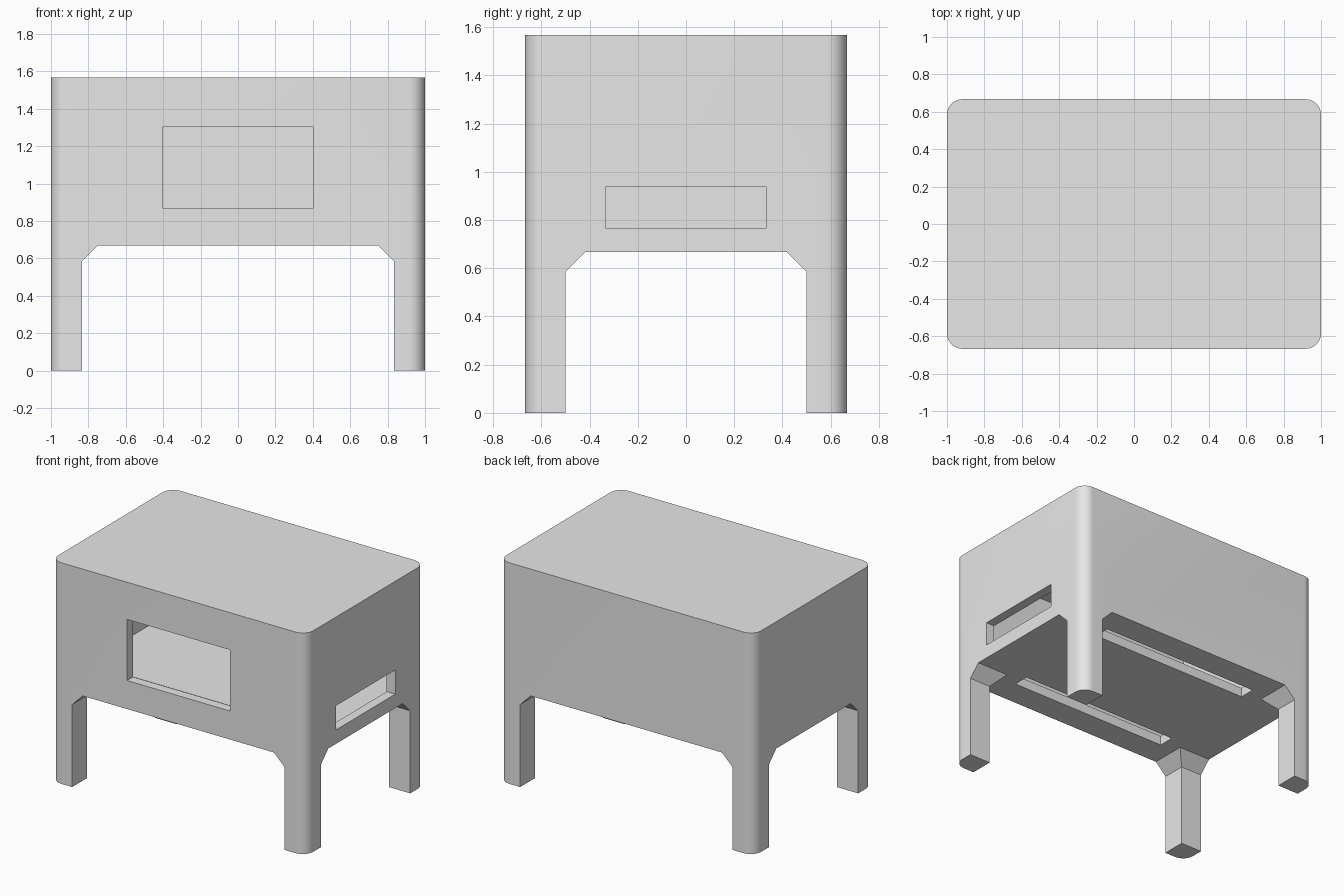
import bpy
import bmesh
import math

if "Cube" in bpy.data.objects:
    bpy.data.objects.remove(bpy.data.objects["Cube"], do_unlink=True)

# Main dimensions
HX, HY, HEIGHT = 1.0, 0.667, 1.567
WALL, LEG, CHAMFER, UNDERSIDE, RADIUS = 0.067, 0.167, 0.083, 0.668, 0.083

grey = bpy.data.materials.new("light_grey")
grey.use_nodes = True
grey.diffuse_color = (0.8, 0.8, 0.8, 1)
grey.node_tree.nodes["Principled BSDF"].inputs["Base Color"].default_value = (0.8, 0.8, 0.8, 1)


def prism(name, points, offset):
    """Extrude a flat outline of 3D points along an offset."""
    bm = bmesh.new()
    face = bm.faces.new([bm.verts.new(p) for p in points])
    moved = bmesh.ops.extrude_face_region(bm, geom=[face])["geom"]
    bmesh.ops.translate(bm, vec=offset,
                        verts=[g for g in moved if isinstance(g, bmesh.types.BMVert)])
    bmesh.ops.recalc_face_normals(bm, faces=bm.faces)
    mesh = bpy.data.meshes.new(name)
    bm.to_mesh(mesh)
    bm.free()
    mesh.materials.append(grey)
    obj = bpy.data.objects.new(name, mesh)
    bpy.context.collection.objects.link(obj)
    return obj


def box(name, x, y, z):
    outline = [(x[0], y[0], z[0]), (x[1], y[0], z[0]), (x[1], y[1], z[0]), (x[0], y[1], z[0])]
    return prism(name, outline, (0, 0, z[1] - z[0]))


def arch(half):
    """Outline of a leg opening with chamfered upper corners."""
    inner, low = half - CHAMFER, UNDERSIDE - CHAMFER
    return [(-half, -1), (half, -1), (half, low), (inner, UNDERSIDE),
            (-inner, UNDERSIDE), (-half, low)]


# Body and legs in one block with rounded vertical corners
outline = []
steps = 12
for i, (sx, sy) in enumerate([(1, 1), (-1, 1), (-1, -1), (1, -1)]):
    for k in range(steps + 1):
        a = math.pi / 2 * (i + k / steps)
        outline.append((sx * (HX - RADIUS) + RADIUS * math.cos(a),
                        sy * (HY - RADIUS) + RADIUS * math.sin(a), 0))
body = prism("housing_with_legs", outline, (0, 0, HEIGHT))

# Openings between the legs, inner cavity, front window and side slot
cutters = [
    prism("front_arch_cutter", [(u, -2, v) for u, v in arch(HX - LEG)], (0, 4, 0)),
    prism("side_arch_cutter", [(-2, u, v) for u, v in arch(HY - LEG)], (4, 0, 0)),
    box("cavity_cutter", (WALL - HX, HX - WALL), (WALL - HY, HY - WALL),
        (UNDERSIDE + WALL, HEIGHT - WALL)),
    box("window_cutter", (-0.403, 0.403), (-1, -0.5), (0.87, 1.303)),
    box("side_slot_cutter", (0.8, 1.2), (-0.333, 0.333), (0.767, 0.938)),
]
# Pair of long slots through the floor
for y in (-0.418, 0.418):
    cutters.append(box("floor_slot_cutter", (-0.63, 0.63), (y - 0.057, y + 0.057), (0.5, 0.9)))

bpy.context.view_layer.objects.active = body
for cutter in cutters:
    cutter.hide_render = True
    mod = body.modifiers.new(cutter.name, "BOOLEAN")
    mod.operation = "DIFFERENCE"
    mod.solver = "EXACT"
    mod.object = cutter
    bpy.ops.object.modifier_apply(modifier=mod.name)
    bpy.data.objects.remove(cutter, do_unlink=True)

# Smooth rounded corners, keep hard edges crisp
bpy.ops.object.select_all(action="DESELECT")
body.select_set(True)
bpy.ops.object.shade_smooth_by_angle(angle=math.radians(30))
